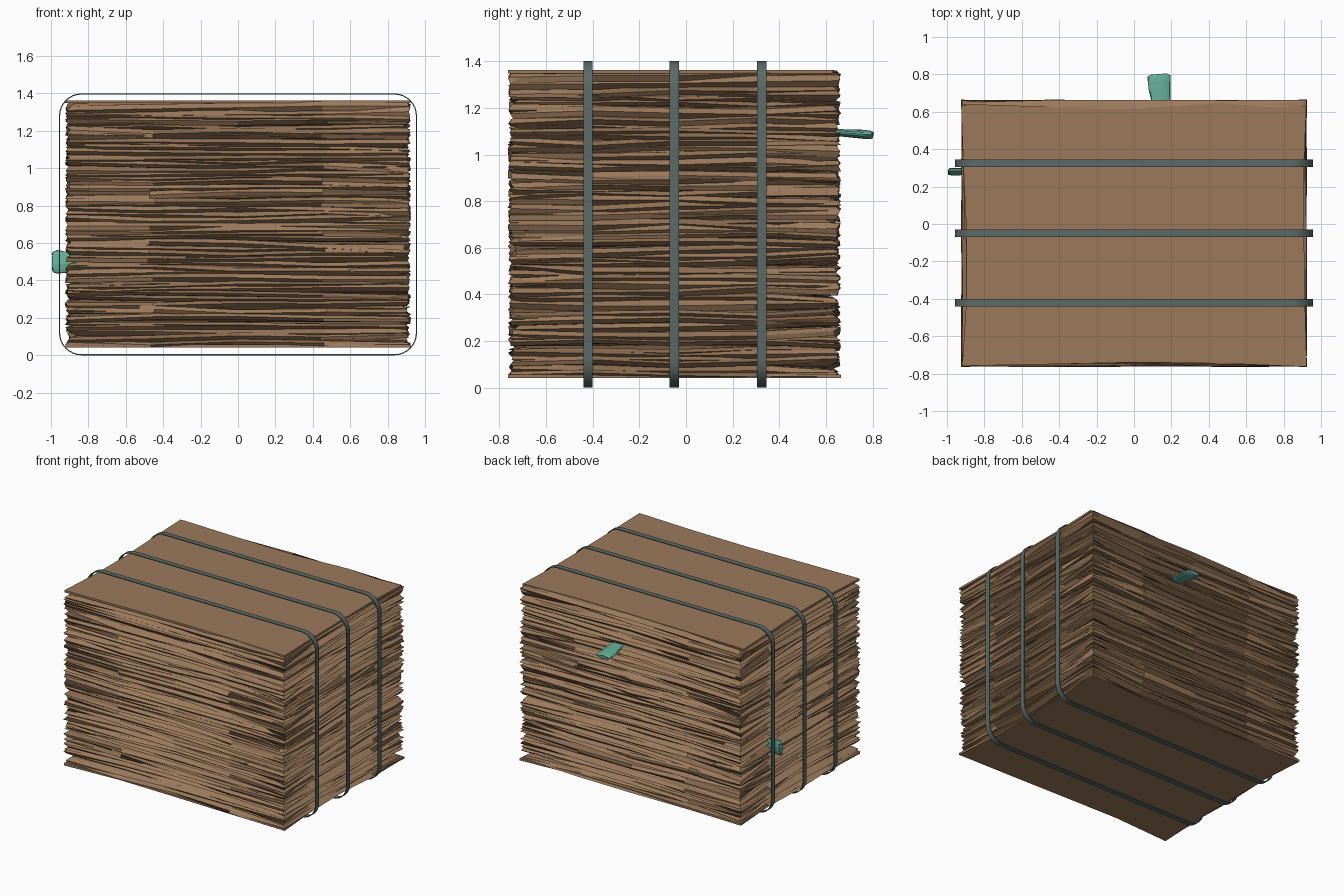
import bpy, bmesh, math, random
from mathutils import Vector, Matrix

random.seed(7)
cube = bpy.data.objects.get("Cube")
if cube:
    bpy.data.objects.remove(cube, do_unlink=True)


def material(name, rgb):
    m = bpy.data.materials.new(name)
    m.use_nodes = True
    m.diffuse_color = (*rgb, 1)
    m.node_tree.nodes["Principled BSDF"].inputs["Base Color"].default_value = (*rgb, 1)
    return m


CARD = material("cardboard brown", (0.33, 0.195, 0.105))
STRAP = material("strap grey green", (0.105, 0.145, 0.135))
GLASS = material("bottle green", (0.13, 0.43, 0.32))


def finish(name, bm, mat):
    bmesh.ops.recalc_face_normals(bm, faces=bm.faces)
    mesh = bpy.data.meshes.new(name)
    bm.to_mesh(mesh)
    bm.free()
    mesh.materials.append(mat)
    obj = bpy.data.objects.new(name, mesh)
    bpy.context.collection.objects.link(obj)
    return obj


def loft(bm, rings):
    """Skin a list of closed point rings and cap both ends."""
    loops = [[bm.verts.new(p) for p in ring] for ring in rings]
    n = len(loops[0])
    for a, b in zip(loops, loops[1:]):
        for i in range(n):
            j = (i + 1) % n
            bm.faces.new((a[i], a[j], b[j], b[i]))
    bm.faces.new(loops[0])
    bm.faces.new(loops[-1])


# Bale of crushed cardboard sheets
HX, HY, CY = 0.925, 0.715, -0.05
LOW, HIGH = 0.045, 1.36
SEG = 4
SHEETS = 58


def outline():
    """Unit square perimeter, SEG steps per side."""
    pts = []
    for k in range(4):
        turn = Matrix.Rotation(k * math.pi / 2, 2)
        for i in range(SEG):
            pts.append(turn @ Vector((-1 + 2 * i / SEG, -1)))
    return pts


def sheet_point(p, inset, z):
    """Place an outline point with sides bowed slightly inward."""
    bow = 0.028 * (1 - min(abs(p.x), abs(p.y)) ** 2)
    x = p.x * HX - (math.copysign(inset + bow, p.x) if abs(p.x) > 0.99 else 0)
    y = p.y * HY - (math.copysign(inset + bow, p.y) if abs(p.y) > 0.99 else 0)
    return Vector((x, y + CY, min(HIGH, max(LOW, z))))


bm = bmesh.new()
u = random.uniform
for s in range(SHEETS):
    z = LOW + (HIGH - LOW) * (s + 0.5) / SHEETS
    tilt_x, tilt_y = u(-0.012, 0.012), u(-0.012, 0.012)
    reach = u(-0.025, 0.012) if s % 2 else u(-0.005, 0.03)
    half = u(0.013, 0.026)
    under, edge, over = [], [], []
    for p in outline():
        zc = z + tilt_x * p.x + tilt_y * p.y + u(-0.012, 0.012)
        q = p + Vector((u(-0.02, 0.02) if abs(p.x) < 0.9 else 0,
                        u(-0.02, 0.02) if abs(p.y) < 0.9 else 0))
        inset = -reach - u(-0.012, 0.016)
        under.append(sheet_point(q, inset + u(0.01, 0.06), zc - half))
        edge.append(sheet_point(q, inset, zc))
        over.append(sheet_point(q, inset + u(0.01, 0.06), zc + half))
    loft(bm, [under, edge, over])
finish("cardboard_bale", bm, CARD)

# Flat bottom and top cover sheets
for name, z0, z1 in (("bottom_sheet", LOW - 0.003, LOW + 0.012),
                     ("top_sheet", HIGH - 0.012, HIGH + 0.003)):
    bm = bmesh.new()
    ring = [sheet_point(p, u(-0.012, 0.01), 1) for p in outline()]
    for p in ring:
        if name == "top_sheet" and p.y > 0.6:
            p.y -= 0.03
    loft(bm, [[Vector((p.x, p.y, z)) for p in ring] for z in (z0, z1)])
    finish(name, bm, CARD)


# Straps: thin rounded bands around the bale
def strap_ring(y, inset):
    pts = []
    r = 0.12
    for k, (sx, sz) in enumerate(((1, 1), (-1, 1), (-1, -1), (1, -1))):
        for i in range(9):
            a = (k + i / 8) * math.pi / 2
            pts.append(Vector((sx * (0.957 - r) + (r - inset) * math.cos(a), y,
                               0.7 + sz * (0.7 - r) + (r - inset) * math.sin(a))))
    return pts


for name, y in (("front_strap", -0.42), ("middle_strap", -0.05), ("back_strap", 0.325)):
    bm = bmesh.new()
    rings = [strap_ring(y + dy, t) for dy, t in
             ((-0.02, 0), (0.02, 0), (0.02, 0.006), (-0.02, 0.006))]
    loops = [[bm.verts.new(p) for p in r] for r in rings]
    n = len(loops[0])
    for k in range(4):
        a, b = loops[k], loops[(k + 1) % 4]
        for i in range(n):
            j = (i + 1) % n
            bm.faces.new((a[i], a[j], b[j], b[i]))
    obj = finish(name, bm, STRAP)
    obj.data.shade_smooth()
    obj.data.set_sharp_from_angle(angle=math.radians(35))


# Squashed bottles poking out of the bale, local z is the bottle's length
def bottle(name, matrix, length):
    bm = bmesh.new()
    rings = []
    for t, w in ((0, 0.045), (0.3, 0.05), (0.5, 0.051), (0.7, 0.058),
                 (0.88, 0.064), (0.97, 0.06), (1, 0.045)):
        ring = []
        for i in range(14):
            a = i * math.tau / 14
            k = w * u(0.93, 1.05)
            ring.append(matrix @ Vector((k * math.cos(a), 0.3 * k * math.sin(a),
                                         t * length + u(-0.004, 0.004))))
        rings.append(ring)
    loft(bm, rings)
    finish(name, bm, GLASS)


bottle("back_bottle", Matrix.Translation((0.155, 0.5, 1.105)) @
       Matrix.Rotation(math.radians(-94), 4, "X") @
       Matrix.Rotation(math.radians(-4), 4, "Y"), 0.3)
bottle("right_bottle", Matrix.Translation((-0.77, 0.28, 0.5)) @
       Matrix.Rotation(math.radians(-90), 4, "Y") @
       Matrix.Rotation(math.radians(8), 4, "Z"), 0.222)
